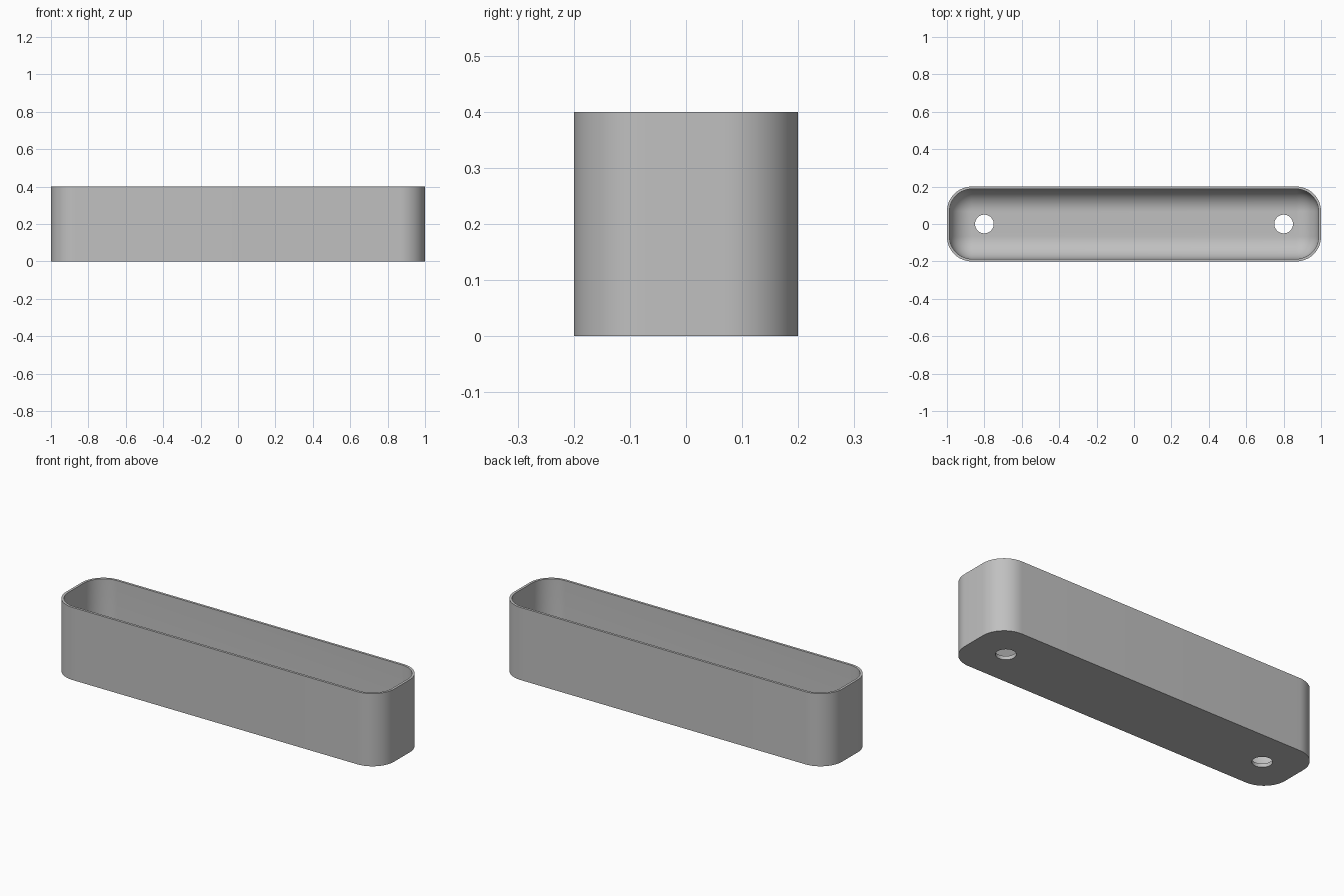
import bpy
import bmesh
from math import cos, sin, pi

default = bpy.data.objects.get("Cube")
if default:
    bpy.data.objects.remove(default, do_unlink=True)

HALF_X, HALF_Y, HEIGHT = 1.0, 0.2, 0.4
CORNER, WALL, FLOOR = 0.133, 0.0133, 0.02
FILLET = CORNER - WALL
CORNER_STEPS, FILLET_STEPS = 16, 12
HOLE_X, HOLE_RADIUS = 0.8, 0.05

grey = bpy.data.materials.new("plain grey")
grey.use_nodes = True
colour = (0.53, 0.53, 0.53, 1)
grey.diffuse_color = colour
grey.node_tree.nodes["Principled BSDF"].inputs["Base Color"].default_value = colour


def rounded_ring(bm, inset, z):
    """Rounded rectangle of vertices, shrunk by inset, at height z."""
    radius = CORNER - inset
    ring = []
    for quarter, (sx, sy) in enumerate([(1, 1), (-1, 1), (-1, -1), (1, -1)]):
        for i in range(CORNER_STEPS + 1):
            a = (quarter + i / CORNER_STEPS) * pi / 2
            ring.append(bm.verts.new((sx * (HALF_X - CORNER) + radius * cos(a),
                                      sy * (HALF_Y - CORNER) + radius * sin(a), z)))
    return ring


# Tray shell: outer wall, rim, inner wall, then the fillet down to the floor
levels = [(0, 0), (0, HEIGHT), (WALL, HEIGHT)]
for i in range(FILLET_STEPS + 1):
    a = i / FILLET_STEPS * pi / 2
    levels.append((WALL + FILLET * (1 - cos(a)), FLOOR + FILLET * (1 - sin(a))))

bm = bmesh.new()
rings = [rounded_ring(bm, inset, z) for inset, z in levels]
for low, high in zip(rings, rings[1:]):
    for i in range(len(low)):
        j = (i + 1) % len(low)
        bm.faces.new((low[i], low[j], high[j], high[i]))
bm.faces.new(rings[0])
bm.faces.new(rings[-1])
bmesh.ops.remove_doubles(bm, verts=bm.verts, dist=0.0001)
bmesh.ops.recalc_face_normals(bm, faces=bm.faces)
mesh = bpy.data.meshes.new("tray")
bm.to_mesh(mesh)
bm.free()
mesh.materials.append(grey)
tray = bpy.data.objects.new("tray", mesh)
bpy.context.collection.objects.link(tray)

# Round drain holes through the floor
for side in (-1, 1):
    bpy.ops.mesh.primitive_cylinder_add(vertices=48, radius=HOLE_RADIUS, depth=0.2,
                                        location=(side * HOLE_X, 0, 0))
    cutter = bpy.context.object
    cutter.name = "hole_cutter"
    cutter.hide_render = True
    cutter.data.materials.append(grey)
    cut = tray.modifiers.new("drain hole", "BOOLEAN")
    cut.operation = "DIFFERENCE"
    cut.solver = "EXACT"
    cut.object = cutter
    bpy.ops.object.select_all(action="DESELECT")
    tray.select_set(True)
    bpy.context.view_layer.objects.active = tray
    bpy.ops.object.modifier_apply(modifier=cut.name)
    bpy.data.objects.remove(cutter, do_unlink=True)

bpy.ops.object.shade_smooth_by_angle(angle=pi / 6)
